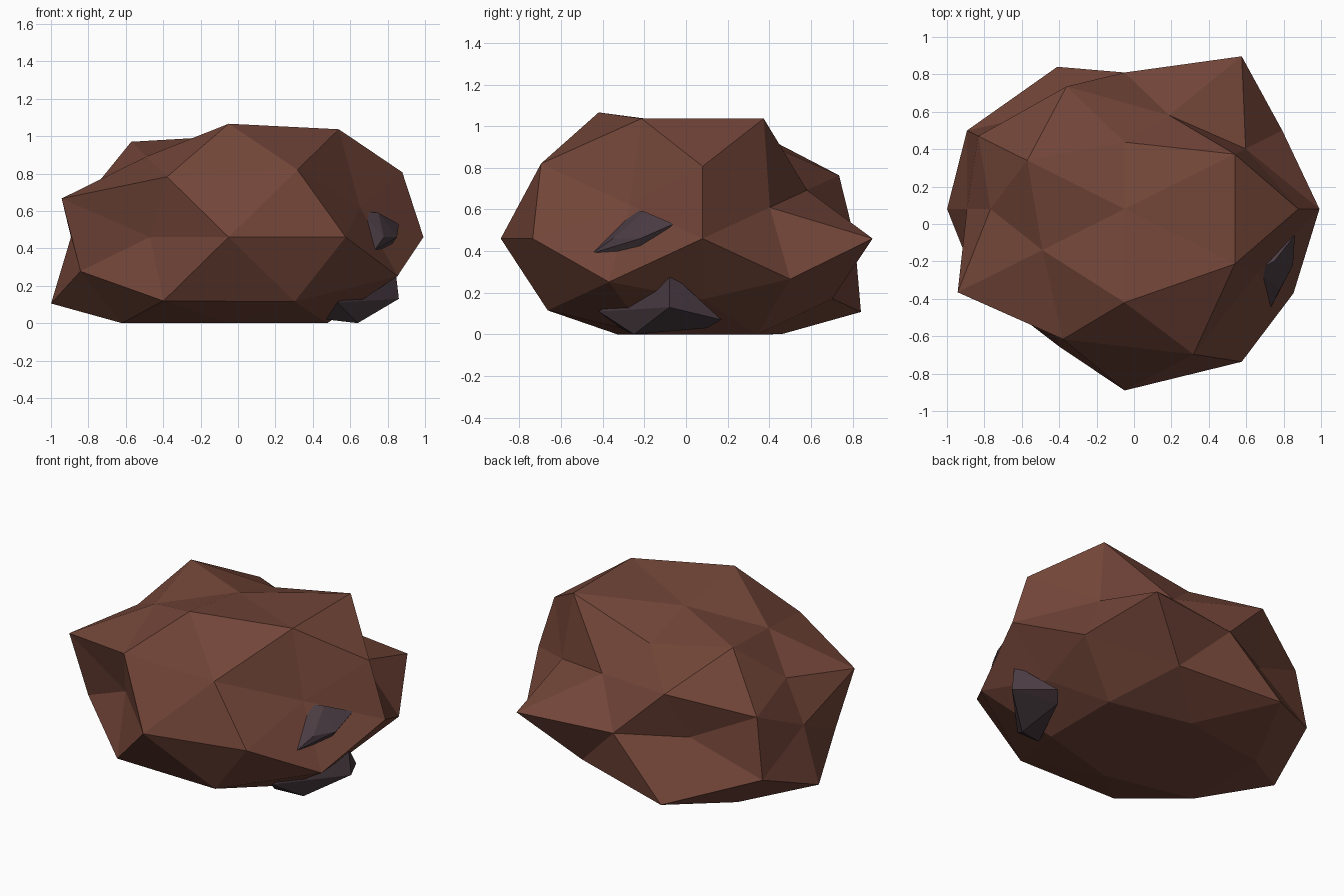
import bpy
import bmesh
from mathutils import Vector

cube = bpy.data.objects.get("Cube")
if cube:
    bpy.data.objects.remove(cube, do_unlink=True)


def make_material(name, color):
    mat = bpy.data.materials.new(name)
    mat.use_nodes = True
    mat.diffuse_color = color
    bsdf = mat.node_tree.nodes["Principled BSDF"]
    bsdf.inputs["Base Color"].default_value = color
    bsdf.inputs["Roughness"].default_value = 0.9
    return mat


def hull(bm):
    """Wrap all points of the bmesh in a convex skin."""
    result = bmesh.ops.convex_hull(bm, input=bm.verts[:])
    unused = [v for v in result["geom_interior"] if isinstance(v, bmesh.types.BMVert)]
    if unused:
        bmesh.ops.delete(bm, geom=unused, context="VERTS")


def finish(bm, name, mat):
    bmesh.ops.recalc_face_normals(bm, faces=bm.faces[:])
    mesh = bpy.data.meshes.new(name)
    bm.to_mesh(mesh)
    bm.free()
    mesh.materials.append(mat)
    obj = bpy.data.objects.new(name, mesh)
    bpy.context.collection.objects.link(obj)
    return obj


def mirrored(direction):
    """All sign combinations of a direction, minus before plus on each axis."""
    choices = [(-c, c) if c else (c,) for c in direction]
    return [Vector((x, y, z)).normalized()
            for x in choices[0] for y in choices[1] for z in choices[2]]


brown = make_material("brown_rock", (0.17, 0.06, 0.04, 1))
dark_ore = make_material("dark_purple_ore", (0.068, 0.045, 0.055, 1))

# Boulder: a once-divided icosahedron, each corner pushed in or out, base cut flat
GOLD = (1 + 5 ** 0.5) / 2
center = Vector((-0.05, 0.08, 0.46))
stretch = Vector((1.24, 1, 0.75))
corner_groups = [
    ((1, 0, 0), (0.68, 0.84)),
    ((0, 1, 0), (0.97, 0.73)),
    ((0, 0, 1), (0.8, 0.72)),
    ((1, GOLD, 0), (0.645, 0.61, 0.96, 0.96)),
    ((0, 1, GOLD), (0.78, 0.95, 0.72, 0.68)),
    ((GOLD, 0, 1), (0.9, 0.68, 0.74, 0.88)),
    ((1, GOLD + 1, GOLD), (0.91, 0.86, 0.94, 0.81, 0.92, 0.96, 0.77, 0.62)),
    ((GOLD, 1, GOLD + 1), (0.92, 0.71, 0.92, 0.84, 0.85, 0.95, 0.85, 0.95)),
    ((GOLD + 1, GOLD, 1), (0.79, 0.89, 0.84, 0.78, 0.9, 0.7, 0.84, 0.645)),
]
bm = bmesh.new()
corners = []
for direction, radii in corner_groups:
    for unit, radius in zip(mirrored(direction), radii):
        corners.append((bm.verts.new(unit), radius))
hull(bm)
for vert, radius in corners:
    vert.co = center + vert.co * radius * stretch
    vert.co.z = max(vert.co.z, 0)
finish(bm, "boulder", brown)

# Ore shards: small angular lumps half buried in the side
shards = {
    "upper_ore_shard": [
        (0.65, -0.25, 0.6), (0.75, -0.2, 0.59), (0.86, -0.06, 0.53),
        (0.85, -0.22, 0.46), (0.8, -0.22, 0.39), (0.73, -0.45, 0.39),
        (0.78, -0.35, 0.46), (0.6, -0.2, 0.4)],
    "lower_ore_shard": [
        (0.84, -0.08, 0.3), (0.86, -0.08, 0.13), (0.64, -0.25, 0),
        (0.53, -0.42, 0.11), (0.47, -0.3, 0.02), (0.72, 0.17, 0.07),
        (0.66, 0.1, 0.03), (0.7, -0.22, 0.13)],
}
for name, points in shards.items():
    bm = bmesh.new()
    for point in points:
        bm.verts.new(point)
    hull(bm)
    finish(bm, name, dark_ore)
